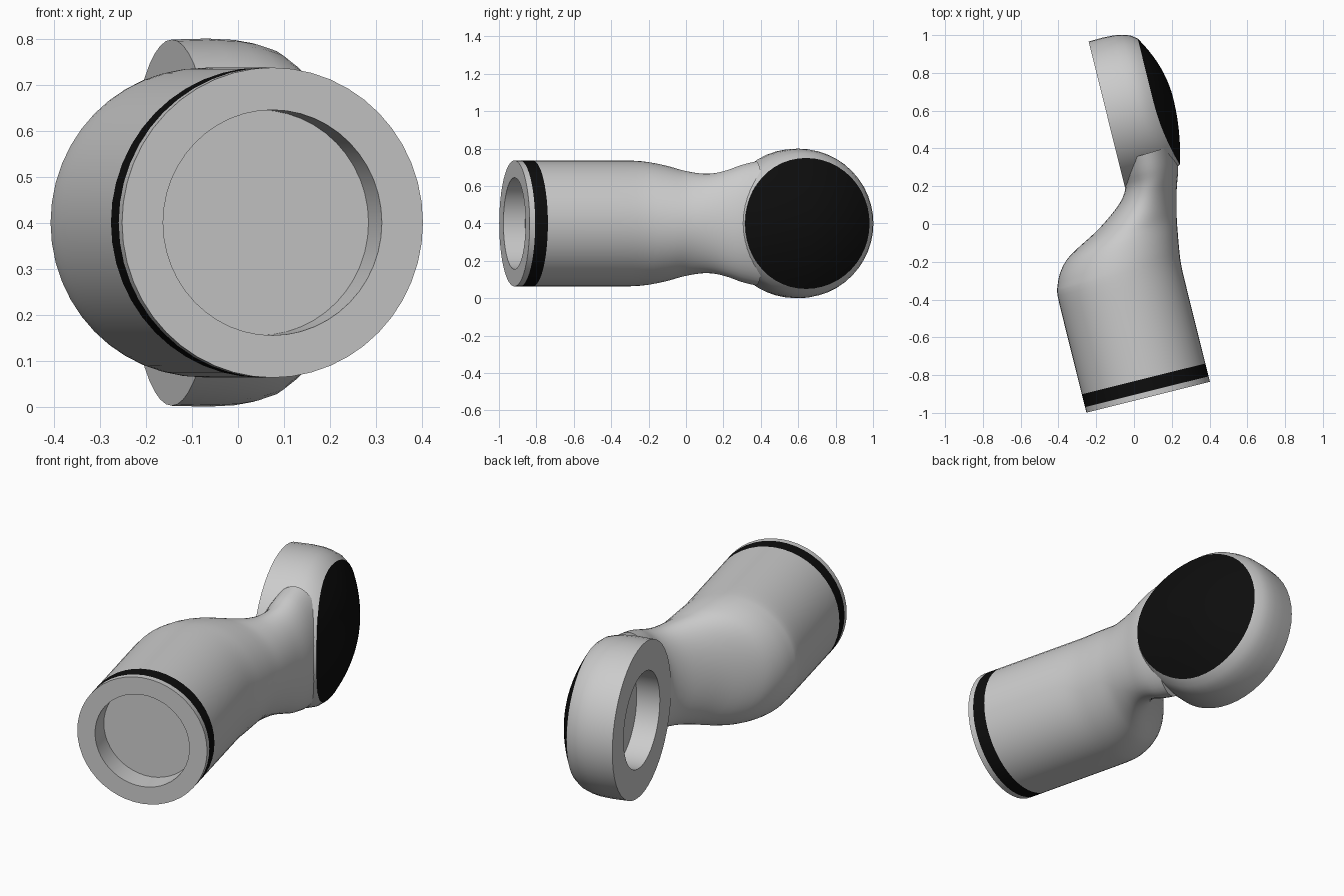
import bpy, bmesh, math
from mathutils import Vector, Matrix

if "Cube" in bpy.data.objects:
    bpy.data.objects.remove(bpy.data.objects["Cube"])

SEG = 48
TILT = math.radians(14)
M = Vector((math.cos(TILT), math.sin(TILT), 0))    # disc axis, pointing at the cap
D = Vector((-math.sin(TILT), math.cos(TILT), 0))   # tube axis, pointing into the arm
ZC = 0.4

black = bpy.data.materials.new("black")
black.diffuse_color = (0.004, 0.004, 0.004, 1)
black.use_nodes = True
black.node_tree.nodes["Principled BSDF"].inputs["Base Color"].default_value = black.diffuse_color


def finish(name, bm, mat=None):
    bmesh.ops.remove_doubles(bm, verts=bm.verts, dist=1e-5)
    mesh = bpy.data.meshes.new(name)
    bm.to_mesh(mesh)
    bm.free()
    ob = bpy.data.objects.new(name, mesh)
    bpy.context.collection.objects.link(ob)
    if mat:
        mesh.materials.append(mat)
    bpy.ops.object.select_all(action='DESELECT')
    ob.select_set(True)
    bpy.context.view_layer.objects.active = ob
    bpy.ops.object.shade_smooth_by_angle(angle=math.radians(35))
    return ob


def skin(bm, rings):
    rows = [[bm.verts.new(p) for p in ring] for ring in rings]
    for a, b in zip(rows, rows[1:]):
        for i in range(SEG):
            j = (i + 1) % SEG
            bm.faces.new((a[i], a[j], b[j], b[i]))
    return rows


def lathe(name, profile, origin, axis, mat=None, bend=None):
    """Revolve (radius, distance) points about an axis lying in the xy plane."""
    side = Vector((-axis.y, axis.x, 0))
    up = Vector((0, 0, 1))
    rings = []
    for r, t in profile:
        ring = []
        for i in range(SEG):
            a = 2 * math.pi * i / SEG
            v, w = r * math.cos(a), r * math.sin(a)
            u = t + (bend(v, t) if bend else 0)
            ring.append(origin + axis * u + side * v + up * w)
        rings.append(ring)
    bm = bmesh.new()
    skin(bm, rings)
    return finish(name, bm, mat)


# Tube end: recessed socket, rim and black band
E = Vector((0.075, -0.917, ZC))
R = 0.337
lathe("tube_socket", [(0, .12), (.245, .12), (.245, 0), (R, 0), (R, .03)], E, D)
lathe("tube_band", [(R, .03), (R, .10)], E, D, black)


# Disc head: socket at the back, rounded shoulder, domed black cap
def lean(v, t):
    """Bulge the cap towards the neck."""
    k = min(1, max(0, (t - .12) / .13))
    return .056 * k * (max(0, -v) / .35) ** 2


C = Vector((-0.144, 0.58, ZC))
lathe("disc_head", [(0, .12), (.245, .12), (.245, 0), (.398, 0), (.4, .08), (.397, .14),
                    (.39, .18), (.376, .222), (.35, .256)], C, M, bend=lean)
cap = [(.35 * k / 10, .256 + .106 * (1 - (k / 10) ** 2)) for k in range(10, -1, -1)]
lathe("disc_cap", cap, C, M, black, lean)

# Arm body: lofted sections (left x, left y, right x, right y, half height)
a, b = E + D * .10, E + D * .48
sections = [(*(p - M * R).xy, *(p + M * R).xy, R) for p in (a, b)] + [
    (-.404, -.381, .250, -.217, .336),
    (-.405, -.330, .238, -.120, .331),
    (-.393, -.265, .232, -.050, .320),
    (-.360, -.195, .228, .000, .306),
    (-.300, -.130, .226, .040, .291),
    (-.200, -.040, .225, .090, .275),
    (-.120, .050, .225, .140, .266),
    (-.070, .120, .227, .200, .270),
    (-.046, .190, .233, .270, .288),
    (-.062, .260, .233, .330, .312),
    (-.075, .330, .225, .420, .332)]


def spline(p, q, r, s, t):
    return [.5 * (2 * q[i] + (r[i] - p[i]) * t + (2 * p[i] - 5 * q[i] + 4 * r[i] - s[i]) * t * t
                  + (3 * q[i] - p[i] - 3 * r[i] + s[i]) * t ** 3) for i in range(5)]


dense = [sections[0]]
n = len(sections)
for k in range(n - 1):
    p, s = sections[max(k - 1, 0)], sections[min(k + 2, n - 1)]
    steps = 1 if k == 0 else 3
    for t in range(1, steps + 1):
        dense.append(spline(p, sections[k], sections[k + 1], s, t / steps))

rings = []
for lx, ly, rx, ry, h in dense:
    mid = Vector(((lx + rx) / 2, (ly + ry) / 2, ZC))
    half = Vector(((rx - lx) / 2, (ry - ly) / 2, 0))
    rings.append([mid + half * math.cos(2 * math.pi * i / SEG)
                  + Vector((0, 0, h * math.sin(2 * math.pi * i / SEG))) for i in range(SEG)])
bm = bmesh.new()
rows = skin(bm, rings)
bm.faces.new(rows[-1])
bmesh.ops.recalc_face_normals(bm, faces=bm.faces)
finish("arm_body", bm)

# Make the lathed shells face outward
for name, origin, axis in (("tube_band", E, D), ("disc_cap", C, M),
                           ("disc_head", C, M), ("tube_socket", E, D)):
    me = bpy.data.objects[name].data
    # the outermost wall face tells which way the shell points
    f = max(me.polygons, key=lambda q: ((q.center - origin) - axis * (q.center - origin).dot(axis)).length)
    radial = (f.center - origin) - axis * (f.center - origin).dot(axis)
    outward = f.normal.dot(radial)
    if outward < 0:
        me.flip_normals()
